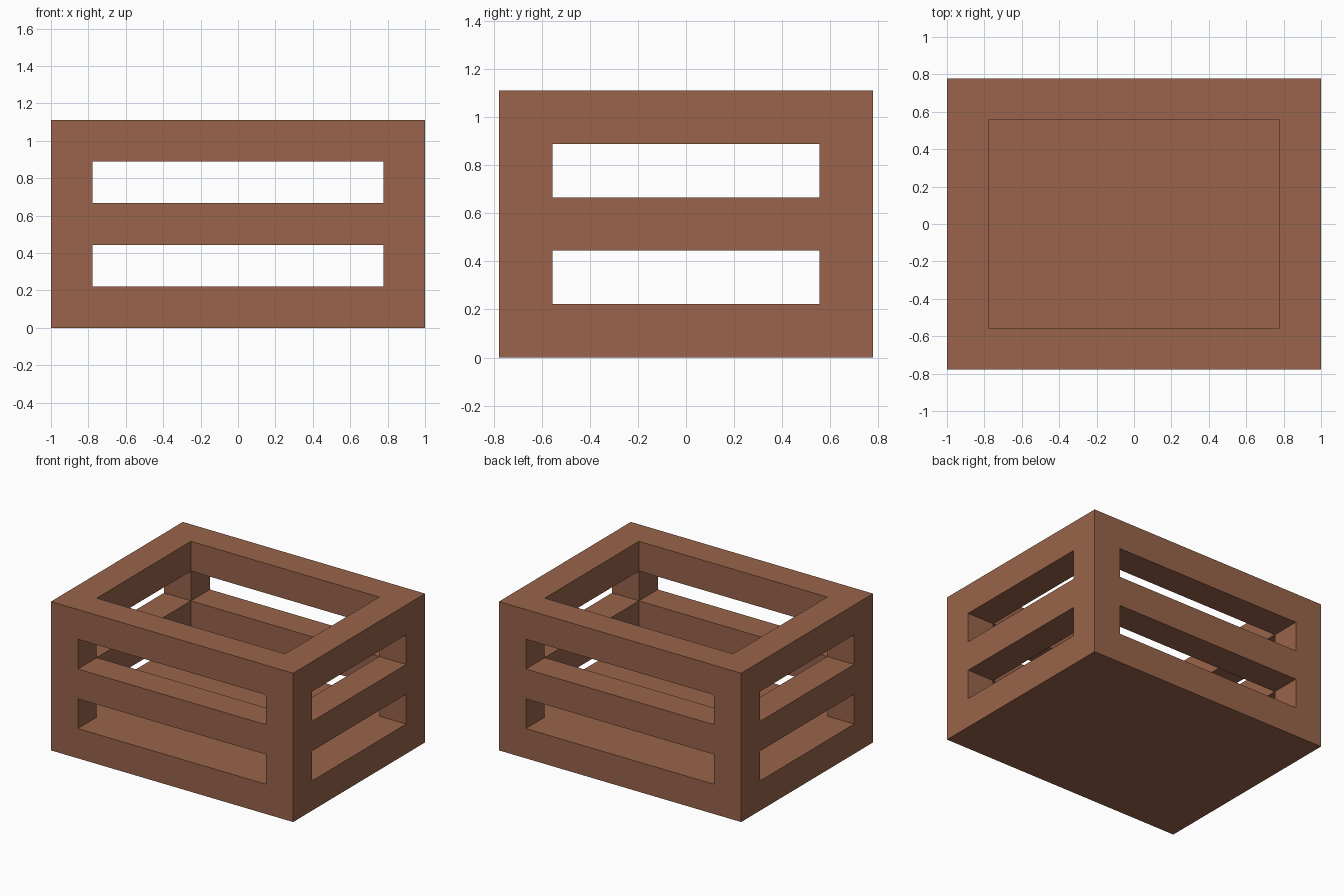
import bpy, bmesh

if "Cube" in bpy.data.objects:
    bpy.data.objects.remove(bpy.data.objects["Cube"])

U = 2 / 9  # board thickness: the crate is 9 x 7 x 5 boards

wood = bpy.data.materials.new("brown wood")
wood.diffuse_color = (0.319, 0.127, 0.070, 1)
wood.use_nodes = True
wood.node_tree.nodes["Principled BSDF"].inputs["Base Color"].default_value = wood.diffuse_color

# Cell boundaries along each axis
CUTS = ([-4.5, -3.5, 3.5, 4.5], [-3.5, -2.5, 2.5, 3.5], [0, 1, 2, 3, 4, 5])


def solid(i, j, k):
    """Floor slab, corner posts and alternate rails are filled."""
    if not (0 <= i < 3 and 0 <= j < 3 and 0 <= k < 5):
        return False
    if k == 0:
        return True                      # floor
    if i != 1 and j != 1:
        return True                      # corner posts
    return (i, j) != (1, 1) and k in (2, 4)  # rails


bm = bmesh.new()
for i in range(3):
    for j in range(3):
        for k in range(5):
            if not solid(i, j, k):
                continue
            cell = (i, j, k)
            # Only the exposed sides of each cell become faces
            for axis in range(3):
                for side in (0, 1):
                    nb = list(cell)
                    nb[axis] += 2 * side - 1
                    if solid(*nb):
                        continue
                    a, b = (axis + 1) % 3, (axis + 2) % 3
                    corners = [(0, 0), (1, 0), (1, 1), (0, 1)]
                    if side == 0:
                        corners.reverse()
                    verts = []
                    for da, db in corners:
                        idx = list(cell)
                        idx[axis] += side
                        idx[a] += da
                        idx[b] += db
                        verts.append(bm.verts.new([CUTS[n][idx[n]] * U for n in range(3)]))
                    bm.faces.new(verts)
bmesh.ops.remove_doubles(bm, verts=bm.verts[:], dist=1e-4)

mesh = bpy.data.meshes.new("slatted_crate")
bm.to_mesh(mesh)
bm.free()
mesh.materials.append(wood)
bpy.context.collection.objects.link(bpy.data.objects.new("slatted_crate", mesh))
